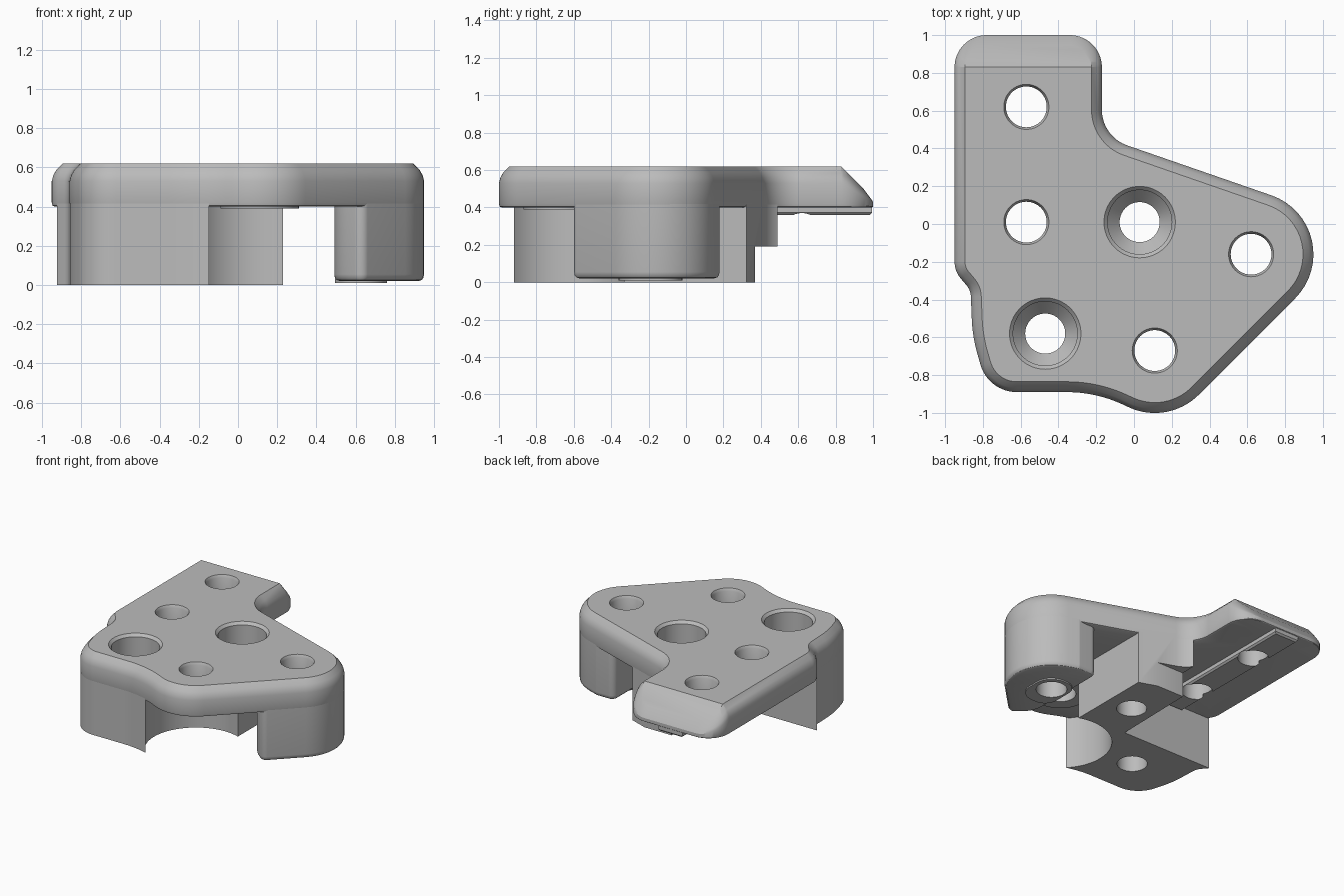
import bpy, bmesh, math
from mathutils import Vector, Matrix

cube = bpy.data.objects.get("Cube")
if cube:
    bpy.data.objects.remove(cube, do_unlink=True)

grey = bpy.data.materials.new("machined grey")
grey.use_nodes = True
GREY = (0.5, 0.5, 0.5, 1)
grey.diffuse_color = GREY
grey.node_tree.nodes["Principled BSDF"].inputs["Base Color"].default_value = GREY


def outline(corners, inset=0, steps=16):
    """Counter-clockwise polygon with filleted corners (x, y, radius), moved inwards."""
    points = []
    for i, (x, y, r) in enumerate(corners):
        p = Vector((x, y))
        a = (p - Vector(corners[i - 1][:2])).normalized()
        b = (Vector(corners[(i + 1) % len(corners)][:2]) - p).normalized()
        na, nb = Vector((-a.y, a.x)), Vector((-b.y, b.x))
        miter = (na + nb) / (1 + na.dot(nb))
        p = p + miter * inset
        if r == 0:
            points.append(p)
            continue
        turn = math.atan2(a.x * b.y - a.y * b.x, a.dot(b))
        sign = 1 if turn > 0 else -1
        r = max(r - sign * inset, 0.002)
        centre = p + miter * r * sign
        for k in range(steps + 1):
            normal = Matrix.Rotation(turn * k / steps, 2) @ na
            points.append(centre - normal * r * sign)
    return points


def circle(x, y, r, n=64):
    return [Vector((x + r * math.cos(math.tau * k / n),
                    y + r * math.sin(math.tau * k / n))) for k in range(n)]


def stack(bm, layers):
    """Skin a list of (loop, z) from bottom to top and cap both ends."""
    rings = [[bm.verts.new((p.x, p.y, z)) for p in loop] for loop, z in layers]
    n = len(rings[0])
    for low, high in zip(rings, rings[1:]):
        for k in range(n):
            m = (k + 1) % n
            bm.faces.new((low[k], low[m], high[m], high[k]))
    bm.faces.new(rings[0][::-1])
    bm.faces.new(rings[-1])


def finish(bm, name):
    bmesh.ops.recalc_face_normals(bm, faces=bm.faces)
    mesh = bpy.data.meshes.new(name)
    bm.to_mesh(mesh)
    bm.free()
    mesh.materials.append(grey)
    obj = bpy.data.objects.new(name, mesh)
    bpy.context.collection.objects.link(obj)
    return obj


def solid(name, layers):
    bm = bmesh.new()
    stack(bm, layers)
    return finish(bm, name)


def prism(name, corners, z0, z1, inset=0):
    loop = outline(corners, inset)
    return solid(name, [(loop, z0), (loop, z1)])


def boolean(obj, cutter, operation="DIFFERENCE"):
    mod = obj.modifiers.new("cut", "BOOLEAN")
    mod.operation, mod.object, mod.solver = operation, cutter, "EXACT"
    bpy.context.view_layer.objects.active = obj
    bpy.ops.object.modifier_apply(modifier=mod.name)


def box(x0, x1, y0, y1):
    return [(x0, y0, 0), (x1, y0, 0), (x1, y1, 0), (x0, y1, 0)]


BODY = [(-.95, 1, .17), (-.95, -.25, .14), (-.865, -.35, .1), (-.855, -.6, .8),
        (-.77, -.89, .2), (-.2, -.89, .7), (.18, -1.067, .33),
        (1.226, -.021, .33), (-.17, .4625, .2), (-.17, 1, .17)]
PLAIN_HOLES = [(-.57, .62), (-.57, .01), (.62, -.16), (.11, -.67)]
SUNK_HOLES = [(.03, .01), (-.47, -.58)]

# Top plate with softened rim; the tail end slopes down
bm = bmesh.new()
rim = [(.015, .40), (.004, .405), (0, .42), (0, .53), (.008, .56), (.022, .585), (.055, .62)]
stack(bm, [(outline(BODY, d), z) for d, z in rim])
bmesh.ops.bisect_plane(bm, geom=bm.verts[:] + bm.edges[:] + bm.faces[:],
                       plane_co=(0, .83, 0), plane_no=(0, 1, 0))
for v in bm.verts:
    if v.co.y > .83:
        v.co.z -= (v.co.y - .83) * max(0, v.co.z - .40) / .22
plate = finish(bm, "top_plate")

# Stepped block under the plate, following its outline
block = prism("support_block", BODY, 0, .47, .001)
region = prism("block_region", [(-1.1, -1.2, 0), (.23, -1.2, 0), (.23, .7, 0), (-.13, .7, 0),
                                (-.15, -.28, 0), (-1.1, -.28, 0)], -.1, .45)
step = prism("step_cutter", box(-.4, .5, .37, .8), -.1, .19)
round_cut = circle(.11, -.67, .36, 96)
recess = solid("recess_cutter", [(round_cut, -.1), (round_cut, .6)])
boolean(block, region, "INTERSECT")
boolean(block, step)
boolean(block, recess)

# Rounded leg on the left side
LEG = [(.49, .18, .05), (.49, -.5, .2), (.63, -.6167, .05), (1.226, -.021, .33), (.647, .18, .03)]
leg = solid("side_leg", [(outline(LEG, d + .001), z) for d, z in
                         [(.03, .02), (.012, .026), (.003, .037), (0, .055), (0, .45)]])

# Shallow seats around the holes and the locating rail below the tail
leg_seat = prism("leg_seat", [(.495, -.36, .1), (.76, -.36, .13), (.76, -.02, .13), (.495, -.02, .1)],
                 .01, .03)
seat_loop = circle(.11, -.67, .2)
plate_seat = solid("plate_seat", [(seat_loop, .39), (seat_loop, .42)])
RAIL = box(-.665, -.46, -.27, .995)
rail = solid("locating_rail", [(outline(RAIL, d), z) for d, z in [(.012, .36), (0, .372), (0, .41)]])

# Hole cutters: plain bores with a broken edge, and stepped bores with a cone seat
bm = bmesh.new()
for x, y in PLAIN_HOLES:
    stack(bm, [(circle(x, y, r), z) for r, z in
               [(.108, -.1), (.108, .6), (.12, .621), (.12, .7)]])
for x, y in SUNK_HOLES:
    stack(bm, [(circle(x, y, r), z) for r, z in
               [(.106, -.1), (.106, .3), (.17, .37), (.17, .6), (.19, .621), (.19, .7)]])
holes = finish(bm, "hole_cutter")

parts = [plate, block, leg, leg_seat, plate_seat, rail]
for part in parts:
    boolean(part, holes)
for cutter in (region, step, recess, holes):
    bpy.data.objects.remove(cutter, do_unlink=True)

# Smooth shading with sharp edges kept
bpy.ops.object.select_all(action="DESELECT")
for part in parts:
    part.select_set(True)
bpy.context.view_layer.objects.active = plate
bpy.ops.object.shade_smooth_by_angle(angle=math.radians(30))
